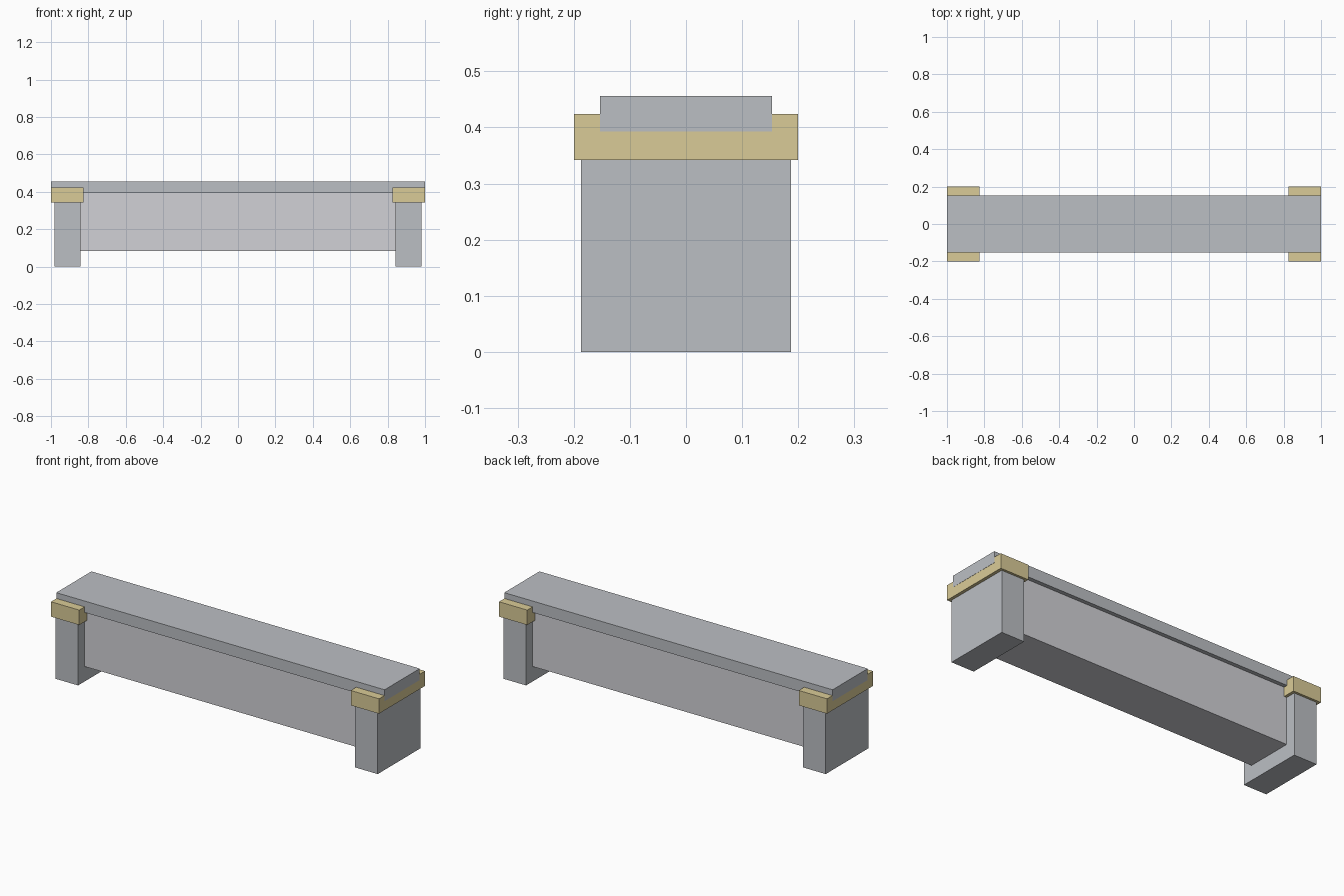
import bpy

if "Cube" in bpy.data.objects:
    bpy.data.objects.remove(bpy.data.objects["Cube"])


def material(name, rgb):
    m = bpy.data.materials.new(name)
    m.diffuse_color = (*rgb, 1)
    m.use_nodes = True
    m.node_tree.nodes["Principled BSDF"].inputs["Base Color"].default_value = m.diffuse_color
    return m


stone = material("dark_grey", (0.50, 0.52, 0.55))
pale = material("pale_grey", (0.64, 0.64, 0.67))
gold = material("gold", (0.70, 0.60, 0.31))


def box(name, x, y, z, mat):
    """Box from (min, max) ranges on each axis."""
    bpy.ops.mesh.primitive_cube_add(size=1)
    ob = bpy.context.object
    ob.name = ob.data.name = name
    for v in ob.data.vertices:
        v.co = [r[0] if c < 0 else r[1] for c, r in zip(v.co, (x, y, z))]
    ob.data.materials.append(mat)
    return ob


# Long seat slab and the recessed body beneath it
box("seat", (-1, 1), (-0.153, 0.153), (0.393, 0.456), stone)
box("body", (-0.845, 0.845), (-0.131, 0.131), (0.083, 0.393), pale)

# Block leg and gold cap at each end
for side, s in (("left", -1), ("right", 1)):
    box(side + "_leg", sorted((s * 0.843, s * 0.982)), (-0.187, 0.187), (0, 0.342), stone)
    box(side + "_cap", sorted((s * 0.827, s * 0.999)), (-0.2, 0.2), (0.342, 0.424), gold)
